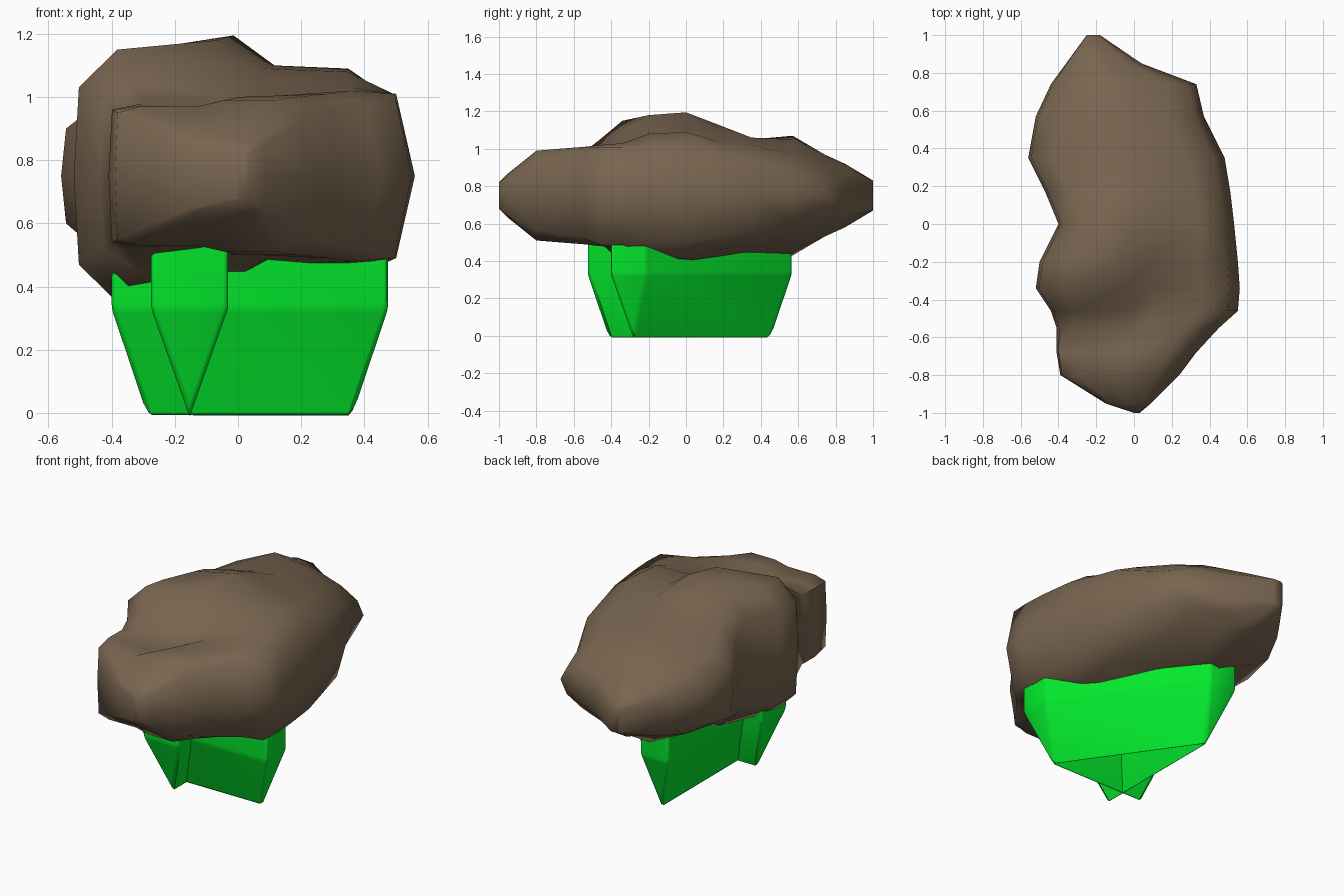
import bpy, bmesh
from mathutils import Vector

cube = bpy.data.objects.get("Cube")
if cube:
    bpy.data.objects.remove(cube)


def make_material(name, color):
    mat = bpy.data.materials.new(name)
    mat.use_nodes = True
    mat.diffuse_color = color
    bsdf = mat.node_tree.nodes["Principled BSDF"]
    bsdf.inputs["Base Color"].default_value = color
    bsdf.inputs["Roughness"].default_value = 0.8
    return mat


def make_object(name, bm, mat, angle):
    bmesh.ops.recalc_face_normals(bm, faces=bm.faces)
    mesh = bpy.data.meshes.new(name)
    bm.to_mesh(mesh)
    bm.free()
    mesh.materials.append(mat)
    obj = bpy.data.objects.new(name, mesh)
    bpy.context.collection.objects.link(obj)
    bpy.ops.object.select_all(action='DESELECT')
    obj.select_set(True)
    bpy.context.view_layer.objects.active = obj
    bpy.ops.object.shade_smooth_by_angle(angle=angle)
    return obj


brown = make_material("rock brown", (0.19, 0.13, 0.08, 1))
green = make_material("bright green", (0.001, 0.8, 0.025, 1))

# Rock: lofted sections, mirrored above and below the middle height
MIDDLE = 0.75
SHARES = (0, 0.12, 0.43, 0.58, 0.85, 1)
# y, left x, right x, then half heights from left to right
SECTIONS = [
    (-1.0, 0, .03, .07, .07, .07, .07, .07, .07),
    (-.95, -.15, .09, .10, .11, .12, .12, .11, .10),
    (-.80, -.39, .24, .20, .22, .22, .24, .24, .18),
    (-.68, -.41, .33, .21, .22, .20, .25, .25, .21),
    (-.55, -.41, .45, .21, .23, .20, .25, .26, .23),
    (-.46, -.44, .55, .23, .30, .25, .25, .27, .26),
    (-.34, -.52, .56, .28, .40, .36, .28, .28, .26),
    (-.20, -.50, .55, .29, .39, .43, .34, .33, .26),
    (0, -.40, .53, .27, .39, .445, .35, .34, .25),
    (.17, -.47, .51, .22, .32, .38, .36, .29, .22),
    (.35, -.56, .48, .15, .22, .30, .31, .27, .20),
    (.57, -.52, .37, .13, .20, .32, .30, .22, .13),
    (.74, -.44, .33, .10, .17, .22, .20, .14, .08),
    (.85, -.36, .04, .09, .13, .17, .16, .12, .09),
    (1.0, -.25, -.18, .07, .08, .08, .08, .08, .07),
]

bm = bmesh.new()
rings = []
for y, left, right, *heights in SECTIONS:
    width = right - left
    inner_left, inner_right = left + 0.015 * width, right - 0.055 * width
    upper = [(inner_left + s * (inner_right - inner_left), h)
             for s, h in zip(SHARES, heights)]
    lower = [(x, -h) for x, h in reversed(upper)]
    outline = [(left, 0)] + upper + [(right, 0)] + lower
    rings.append([bm.verts.new((x, y, MIDDLE + z)) for x, z in outline])
for near, far in zip(rings, rings[1:]):
    for i in range(len(near)):
        j = (i + 1) % len(near)
        bm.faces.new((near[i], near[j], far[j], far[i]))
bm.faces.new(rings[0])
bm.faces.new(rings[-1])
make_object("rock", bm, brown, 1.25)

# Base: three wedge bars, each joining two pointed feet
FLARE, WIDE, NARROW, SHOULDER, TOP = 0.115, 0.122, 0.06, 0.33, 0.6
RIDGE = -0.013  # the bevel rounds the ridge back up to the ground
# tip, outward direction, half widths clockwise and anticlockwise of it
FEET = {
    "west": (Vector((-.285, -.28, RIDGE)), Vector((-1, 0, 0)), WIDE, WIDE),
    "east": (Vector((.36, -.28, RIDGE)), Vector((1, 0, 0)), WIDE, NARROW),
    "south": (Vector((-.153, -.41, RIDGE)), Vector((0, -1, 0)), WIDE, WIDE),
    "north": (Vector((-.153, .45, RIDGE)), Vector((0, 1, 0)), NARROW, WIDE),
}


def wedge_bar(name, *feet):
    bm = bmesh.new()
    for foot in feet:
        tip, out, clockwise, anticlockwise = FEET[foot]
        across = Vector((-out.y, out.x, 0))
        bm.verts.new(tip)
        for height in (SHOULDER, TOP):
            for offset in (-clockwise, anticlockwise):
                corner = tip + out * FLARE + across * offset
                bm.verts.new((corner.x, corner.y, height))
    bmesh.ops.convex_hull(bm, input=bm.verts)
    bmesh.ops.dissolve_limit(bm, angle_limit=0.02, verts=bm.verts, edges=bm.edges)
    obj = make_object(name, bm, green, 0.6)
    bevel = obj.modifiers.new("soft edges", 'BEVEL')
    bevel.width = 0.015
    bevel.segments = 2
    bevel.limit_method = 'ANGLE'
    bevel.angle_limit = 0.2


wedge_bar("cross_bar", "west", "east")
wedge_bar("long_bar", "south", "north")
wedge_bar("diagonal_bar", "east", "north")
